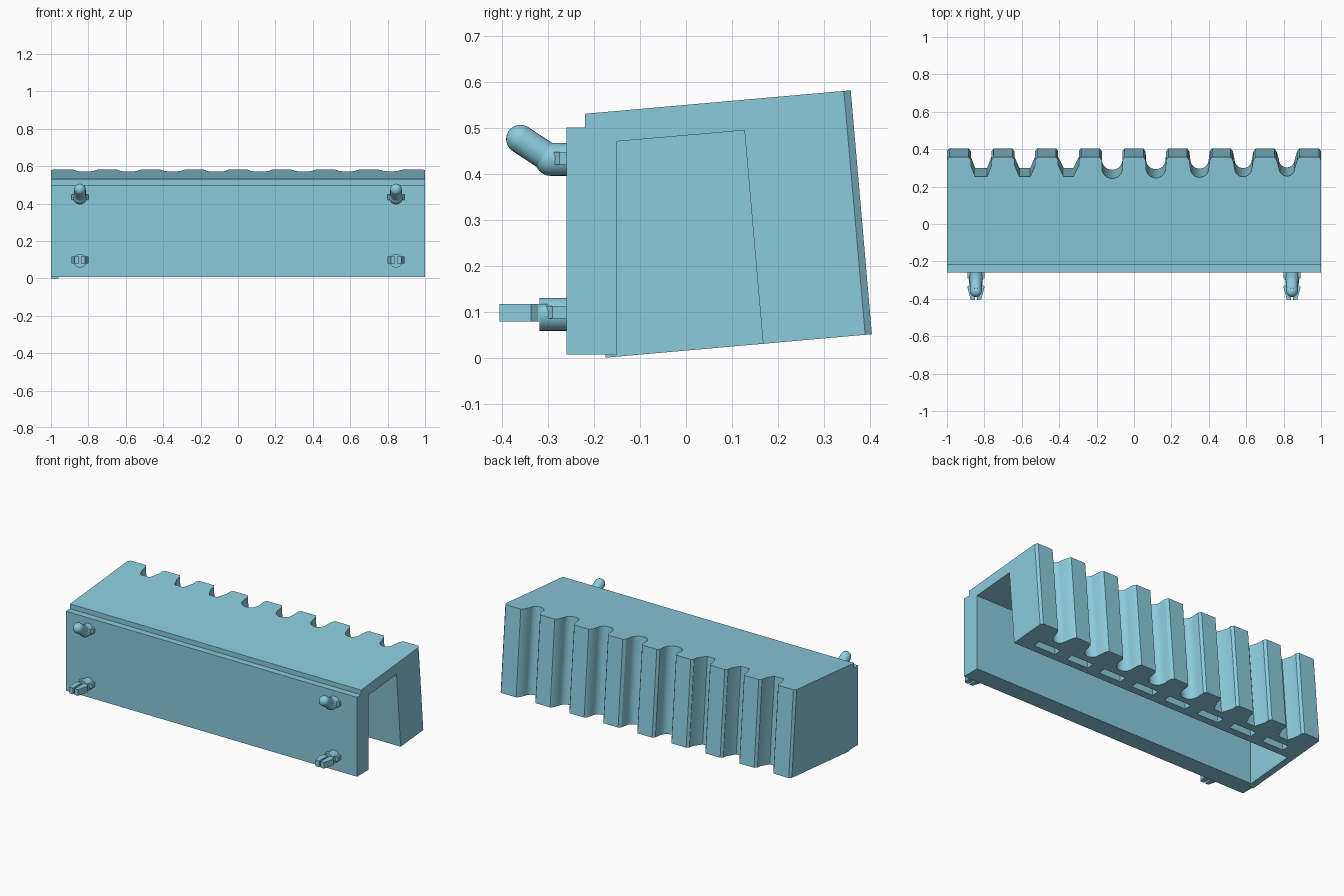
import bpy, bmesh
from math import radians, sin, cos, pi
from mathutils import Vector

if "Cube" in bpy.data.objects:
    bpy.data.objects.remove(bpy.data.objects["Cube"])

TILT = radians(5)
U = Vector((0, cos(TILT), sin(TILT)))      # outward from the rack face
V = Vector((0, -sin(TILT), cos(TILT)))     # up along the rack face
TOP = Vector((0, 0.358, 0.581))            # top edge of the rack face

teal = bpy.data.materials.new("teal_plastic")
teal.diffuse_color = (0.26, 0.60, 0.73, 1)
teal.use_nodes = True
teal.node_tree.nodes["Principled BSDF"].inputs["Base Color"].default_value = teal.diffuse_color


def prism(bm, ring_a, ring_b):
    """Closed solid between two matching rings of points."""
    a = [bm.verts.new(p) for p in ring_a]
    b = [bm.verts.new(p) for p in ring_b]
    n = len(a)
    faces = [bm.faces.new(a), bm.faces.new(b[::-1])]
    faces += [bm.faces.new((a[i], b[i], b[(i + 1) % n], a[(i + 1) % n])) for i in range(n)]
    bmesh.ops.recalc_face_normals(bm, faces=faces)


def along_x(bm, profile, x0, x1):
    prism(bm, [(x0, y, z) for y, z in profile], [(x1, y, z) for y, z in profile])


def along_face(bm, profile, s0, s1):
    """Profile of (x, depth behind the rack face), run down the tilted face."""
    ring = lambda s: [Vector((x, 0, 0)) + TOP - U * d - V * s for x, d in profile]
    prism(bm, ring(s0), ring(s1))


def finish(name, bm):
    me = bpy.data.meshes.new(name)
    bm.to_mesh(me)
    bm.free()
    me.materials.append(teal)
    ob = bpy.data.objects.new(name, me)
    bpy.context.collection.objects.link(ob)
    return ob


def smooth(ob):
    bpy.ops.object.select_all(action='DESELECT')
    bpy.context.view_layer.objects.active = ob
    ob.select_set(True)
    bpy.ops.object.shade_smooth_by_angle(angle=radians(30))


# Rack body: upright back plate joined to the tilted block
bm = bmesh.new()
along_x(bm, [(-0.26, 0.007), (-0.175, 0.007), (-0.175, 0.0), (0.404, 0.051),
             (TOP.y, TOP.z), (-0.22, 0.530), (-0.22, 0.5), (-0.26, 0.5)], -1, 1)
body = finish("rack_body", bm)

# Cutter: cavity, open below and at the right end
bm = bmesh.new()
along_x(bm, [(-0.15, 0.007), (-0.15, 0.470), (0.127, 0.494), (0.1735, -0.04),
             (-0.19, -0.04), (-0.19, 0.007)], -0.96, 1.1)

# Cutter: tool grooves, flat-bottomed on the left and round on the right
flat_half = [0.032, 0.029, 0.026]
radii = [0.055, 0.052, 0.049, 0.046, 0.042]
for i in range(8):
    cx = (i - 3.5) * 0.2335
    if i < 3:
        bottom = [(0.055, 0.045), (flat_half[i], 0.105), (-flat_half[i], 0.105), (-0.055, 0.045)]
    else:
        r = radii[i - 3]
        bottom = [(r * cos(k * pi / 16), 0.06 + r * sin(k * pi / 16)) for k in range(17)]
    half = [(0.078, -0.015), (0.055, 0.016)]
    outline = half + bottom + [(-x, d) for x, d in half[::-1]]
    along_face(bm, [(cx + x, d) for x, d in outline], -0.06, 0.62)
    # Narrow pocket behind each groove, open at the bottom
    along_face(bm, [(cx + x, d) for x, d in
                    [(-0.075, 0.15), (0.075, 0.15), (0.075, 0.195), (-0.075, 0.195)]], 0.08, 0.62)

# Cutter: bevel on the outer corners of the face
for s in (-1, 1):
    along_face(bm, [(s * 0.976, -0.015), (s * 1.012, -0.015), (s * 1.012, 0.03)], -0.06, 0.62)

cutter = finish("cutter", bm)
cutter.hide_render = True
mod = body.modifiers.new("cuts", 'BOOLEAN')
mod.operation = 'DIFFERENCE'
mod.solver = 'EXACT'
mod.object = cutter
bpy.context.view_layer.objects.active = body
bpy.ops.object.modifier_apply(modifier=mod.name)
bpy.data.objects.remove(cutter)
smooth(body)


def ball(name, loc, r):
    bpy.ops.mesh.primitive_uv_sphere_add(segments=24, ring_count=12, radius=r, location=loc)
    ob = bpy.context.object
    ob.name = name
    ob.data.materials.append(teal)
    smooth(ob)


def rod(name, a, b, r):
    a, b = Vector(a), Vector(b)
    bpy.ops.mesh.primitive_cylinder_add(vertices=24, radius=r, depth=(b - a).length,
                                        location=(a + b) / 2)
    ob = bpy.context.object
    ob.name = name
    ob.rotation_euler = (b - a).to_track_quat('Z', 'Y').to_euler()
    ob.data.materials.append(teal)
    smooth(ob)


def along_z(name, profile, z0, z1):
    bm = bmesh.new()
    prism(bm, [(x, y, z0) for x, y in profile], [(x, y, z1) for x, y in profile])
    finish(name, bm)


def ribs(name, x, y, z0, z1):
    """Pair of side ribs that taper toward the collar's end."""
    along_z(name, [(x - 0.045, -0.25), (x + 0.045, -0.25), (x + 0.045, y),
                   (x + 0.03, y - 0.015), (x - 0.03, y - 0.015), (x - 0.045, y)], z0, z1)


for side, x in (("left", -0.845), ("right", 0.845)):
    # Upper hook: collar, side ribs, bent arm with a round tip
    rod(f"hook_collar_{side}", (x, -0.25, 0.431), (x, -0.295, 0.431), 0.036)
    ribs(f"hook_ribs_{side}", x, -0.275, 0.42, 0.447)
    ball(f"hook_elbow_{side}", (x, -0.293, 0.431), 0.036)
    rod(f"hook_arm_{side}", (x, -0.293, 0.431), (x, -0.36, 0.475), 0.031)
    ball(f"hook_tip_{side}", (x, -0.36, 0.475), 0.031)

    # Lower snap peg: collar, side ribs, two prongs with a gap between
    rod(f"peg_collar_{side}", (x, -0.25, 0.094), (x, -0.318, 0.094), 0.036)
    ribs(f"peg_ribs_{side}", x, -0.29, 0.085, 0.112)
    for s, end in ((-1, "a"), (1, "b")):
        along_z(f"peg_prong_{end}_{side}",
                [(x + s * px, py) for px, py in
                 [(0.006, -0.30), (0.03, -0.30), (0.034, -0.322), (0.046, -0.337),
                  (0.028, -0.405), (0.006, -0.405)]], 0.079, 0.117)
